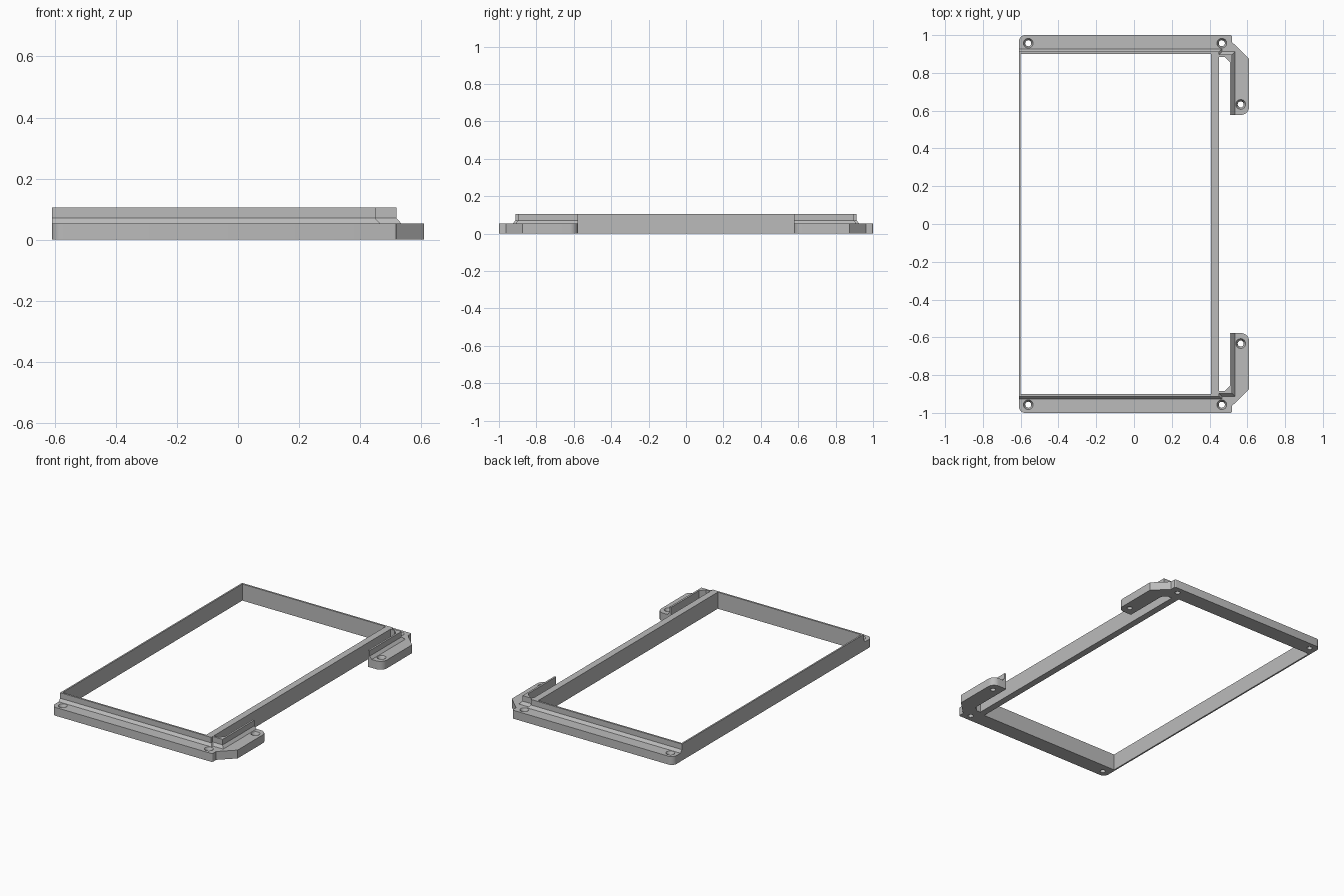
import bpy, bmesh
from math import sin, cos, radians, tau

cube = bpy.data.objects.get("Cube")
if cube:
    bpy.data.objects.remove(cube, do_unlink=True)

grey = bpy.data.materials.new("plain grey")
grey.use_nodes = True
colour = (0.5, 0.5, 0.5, 1)
grey.diffuse_color = colour
grey.node_tree.nodes["Principled BSDF"].inputs["Base Color"].default_value = colour

FLANGE, STEP, TOP = 0.053, 0.07, 0.105
INNER = 0.90


def loft(name, stacks):
    """Build closed solids, each a stack of (outline, height) layers."""
    bm = bmesh.new()
    for layers in stacks:
        rings = [[bm.verts.new((x, y, z)) for x, y in pts] for pts, z in layers]
        n = len(rings[0])
        bm.faces.new(rings[0][::-1])
        bm.faces.new(rings[-1])
        for low, high in zip(rings, rings[1:]):
            for i in range(n):
                j = (i + 1) % n
                bm.faces.new((low[i], low[j], high[j], high[i]))
    bmesh.ops.recalc_face_normals(bm, faces=bm.faces)
    mesh = bpy.data.meshes.new(name)
    bm.to_mesh(mesh)
    bm.free()
    mesh.materials.append(grey)
    obj = bpy.data.objects.new(name, mesh)
    bpy.context.collection.objects.link(obj)
    return obj


def rect(x0, x1, y0, y1):
    return [(x0, y0), (x1, y0), (x1, y1), (x0, y1)]


def arc(cx, cy, r, start, steps=8):
    """Quarter circle, counter-clockwise from the start angle."""
    angles = [radians(start + 90 * i / steps) for i in range(steps + 1)]
    return [(cx + r * cos(a), cy + r * sin(a)) for a in angles]


def circle(cx, cy, r, n=24):
    return [(cx + r * cos(tau * i / n), cy + r * sin(tau * i / n)) for i in range(n)]


def finish(obj, mirrored=False):
    bpy.ops.object.select_all(action='DESELECT')
    obj.select_set(True)
    bpy.context.view_layer.objects.active = obj
    if mirrored:
        mod = obj.modifiers.new("front and back", 'MIRROR')
        mod.use_axis = (False, True, False)
        mod.use_mirror_merge = False
    for mod in list(obj.modifiers):
        bpy.ops.object.modifier_apply(modifier=mod.name)
    bpy.ops.object.shade_smooth_by_angle(angle=radians(30))


# Mounting flange with its side tab
outline = [(-0.61, INNER), (0.45, INNER), (0.45, 0.885), (0.48, 0.885),
           (0.508, 0.857), (0.508, 0.577)]
outline += arc(0.565, 0.622, 0.045, 270)
outline += [(0.61, 0.875), (0.52, 0.962)]
outline += arc(0.51, 0.99, 0.01, 0, 3) + arc(-0.575, 0.965, 0.035, 90)
flange = loft("mounting_flange", [[(outline, 0), (outline, FLANGE)]])

# Countersunk screw holes
holes = [(-0.56, 0.957), (0.465, 0.957), (0.565, 0.633)]
sections = [(0.016, -0.02), (0.016, 0.035), (0.026, FLANGE), (0.026, 0.08)]
cutter = loft("hole_cutter",
              [[(circle(x, y, r), z) for r, z in sections] for x, y in holes])
cutter.hide_render = True
cut = flange.modifiers.new("holes", 'BOOLEAN')
cut.operation = 'DIFFERENCE'
cut.solver = 'EXACT'
cut.object = cutter
finish(flange, True)
bpy.data.objects.remove(cutter, do_unlink=True)

# End wall with a sloped foot
thin = rect(-0.61, 0.45, INNER, 0.912)
wide = rect(-0.61, 0.465, INNER, 0.927)
finish(loft("end_wall", [[(wide, FLANGE), (thin, STEP), (thin, TOP)]]), True)


# Corner wall that turns along the tab
def corner(foot):
    return [(0.45, 0.885), (0.48, 0.885), (0.508, 0.857), (0.508, 0.577),
            (0.52 + foot, 0.577), (0.52 + foot, 0.897 + foot), (0.45, 0.897 + foot)]


finish(loft("corner_wall", [[(corner(0.015), FLANGE), (corner(0), STEP),
                             (corner(0), TOP)]]), True)

# Long side members
for name, x0, x1 in (("left_wall", -0.61, -0.60), ("right_bar", 0.407, 0.45)):
    sides = rect(x0, x1, -INNER, INNER)
    finish(loft(name, [[(sides, 0), (sides, TOP)]]))
